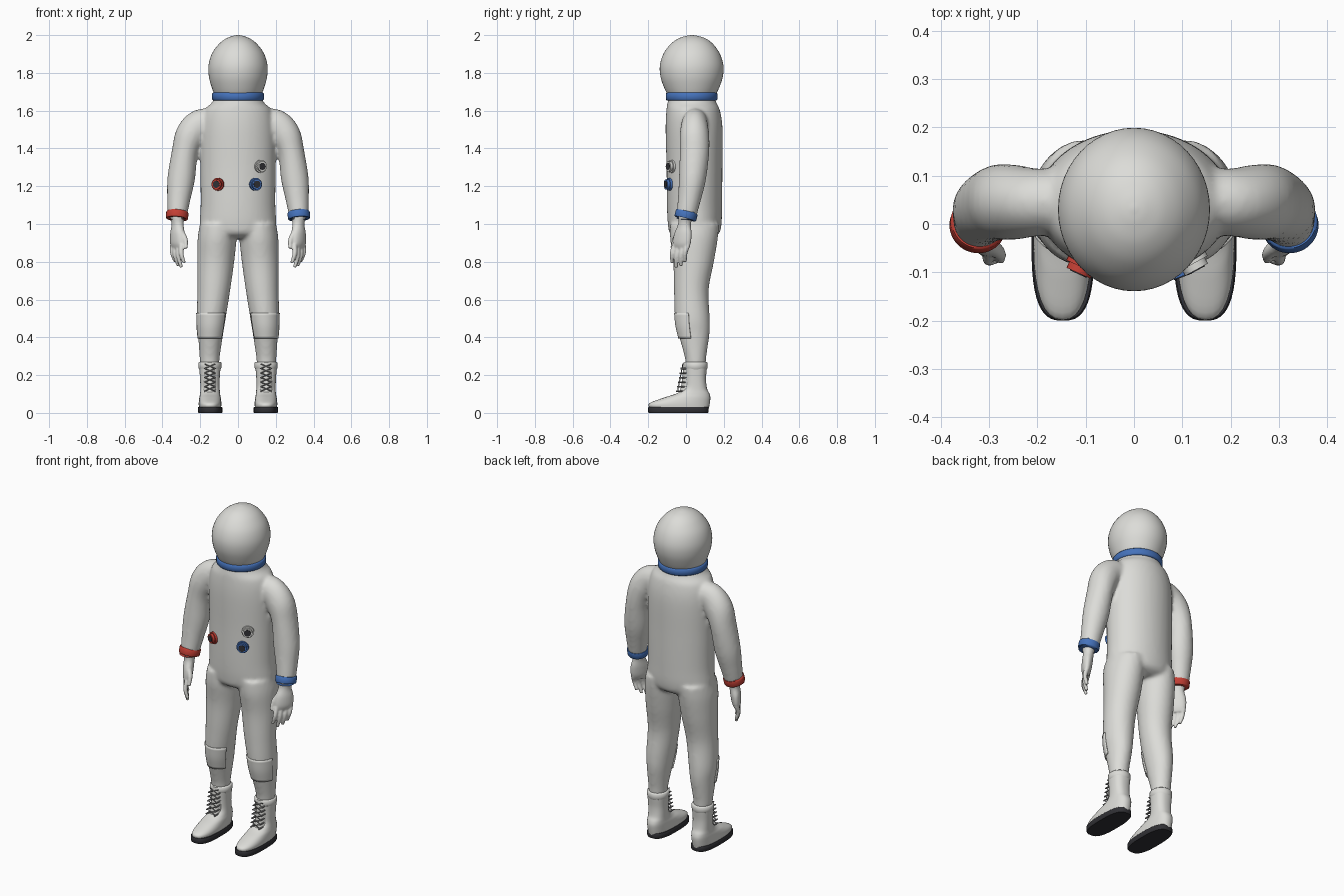
import bpy, bmesh, math
from mathutils import Vector, Matrix

cube = bpy.data.objects.get("Cube")
if cube:
    bpy.data.objects.remove(cube, do_unlink=True)


def material(name, r, g, b):
    m = bpy.data.materials.new(name)
    m.use_nodes = True
    m.diffuse_color = (r, g, b, 1)
    bsdf = next(n for n in m.node_tree.nodes if n.type == 'BSDF_PRINCIPLED')
    bsdf.inputs["Base Color"].default_value = (r, g, b, 1)
    bsdf.inputs["Roughness"].default_value = 0.6
    return m


white = material("suit white", 0.72, 0.72, 0.69)
blue = material("blue", 0.06, 0.17, 0.5)
red = material("red", 0.55, 0.05, 0.035)
dark = material("dark rubber", 0.03, 0.03, 0.035)
grey = material("lace grey", 0.3, 0.3, 0.3)


def sample(sections, steps):
    """Catmull-Rom interpolation of (x, y, z, rx, ry) sections."""
    s = [Vector(v) for v in sections]
    s = [s[0] * 2 - s[1]] + s + [s[-1] * 2 - s[-2]]
    out = []
    for a, b, c, d in zip(s, s[1:], s[2:], s[3:]):
        for k in range(steps):
            t = k / steps
            out.append(0.5 * (2 * b + (c - a) * t + (2 * a - 5 * b + 4 * c - d) * t ** 2
                              + (3 * b - a - 3 * c + d) * t ** 3))
    return out + [s[-2]]


def loft(bm, sections, steps=5, n=32, side=1, follow=False, yaw=0, power=2, arc=None, mat=0):
    """Skin elliptical rings; follow turns them square to the path, arc leaves them open."""
    secs = sample(sections, steps)
    a0, a1 = arc or (0, 2 * math.pi)
    count = n + 1 if arc else n
    rings = []
    for i, s in enumerate(secs):
        centre = Vector(s[:3])
        turn = Matrix.Rotation(yaw, 3, 'Z')
        if follow:
            path = Vector(secs[max(i - 1, 0)][:3]) - Vector(secs[min(i + 1, len(secs) - 1)][:3])
            turn = Vector((0, 0, 1)).rotation_difference(path).to_matrix() @ turn
        ring = []
        for k in range(count):
            a = a0 + (a1 - a0) * k / n
            c, d = math.cos(a), math.sin(a)
            p = Vector((math.copysign(abs(c) ** (2 / power), c) * s[3],
                        math.copysign(abs(d) ** (2 / power), d) * s[4], 0))
            p = centre + turn @ p
            ring.append(bm.verts.new((p.x * side, p.y, p.z)))
        rings.append(ring)
    faces = []
    for r, q in zip(rings, rings[1:]):
        for k in range(n):
            j = (k + 1) % count
            faces.append(bm.faces.new((r[k], r[j], q[j], q[k])))
    if not arc:
        faces += [bm.faces.new(rings[0]), bm.faces.new(rings[-1])]
    for f in faces:
        f.material_index = mat
    bmesh.ops.recalc_face_normals(bm, faces=faces)


def finish(name, bm, *mats, voxel=0, smooth=0, angle=40):
    mesh = bpy.data.meshes.new(name)
    bm.to_mesh(mesh)
    bm.free()
    obj = bpy.data.objects.new(name, mesh)
    bpy.context.collection.objects.link(obj)
    for m in mats:
        mesh.materials.append(m)
    bpy.ops.object.select_all(action='DESELECT')
    obj.select_set(True)
    bpy.context.view_layer.objects.active = obj
    bpy.ops.object.shade_smooth_by_angle(angle=math.radians(angle))
    if voxel:
        r = obj.modifiers.new("Blend", 'REMESH')
        r.mode, r.voxel_size, r.use_smooth_shade = 'VOXEL', voxel, True
        s = obj.modifiers.new("Soften", 'SMOOTH')
        s.factor, s.iterations = 0.5, smooth
    return obj


# Suit: torso, arms and legs blended into one skin
suit = bmesh.new()
loft(suit, [(0, .03, 1.675, .12, .12), (0, .032, 1.64, .14, .13), (0, .038, 1.6, .178, .142),
            (0, .043, 1.5, .198, .151), (0, .045, 1.3, .199, .148), (0, .045, 1.1, .198, .146),
            (0, .046, 1.0, .202, .142), (0, .045, .95, .185, .13), (0, .045, .925, .12, .09)], n=48)
for side in (1, -1):
    loft(suit, [(.13, .05, 1.54, .07, .065), (.2, .045, 1.525, .082, .07), (.252, .045, 1.47, .08, .078),
                (.281, .045, 1.38, .07, .078), (.301, .034, 1.24, .073, .072), (.313, .019, 1.14, .063, .062),
                (.322, .002, 1.045, .052, .053)], side=side, follow=True)
    loft(suit, [(.105, .045, 1.0, .097, .13), (.111, .042, .92, .103, .126), (.118, .04, .8, .098, .108),
                (.128, .028, .65, .087, .092), (.142, .034, .5, .077, .092), (.145, .042, .42, .067, .083),
                (.15, .05, .3, .054, .058), (.15, .052, .25, .05, .054)], side=side)
finish("suit", suit, white, voxel=.01, smooth=8)

# Helmet and neck ring
bm = bmesh.new()
loft(bm, [(0, .03, 1.67, .118, .12), (0, .03, 1.72, .138, .145), (0, .03, 1.78, .154, .165),
          (0, .03, 1.84, .156, .168), (0, .03, 1.9, .139, .15), (0, .031, 1.95, .104, .115),
          (0, .032, 1.98, .067, .076), (0, .032, 1.995, .03, .034), (0, .032, 2.0, .004, .004)], n=48)
finish("helmet", bm, white, angle=60)


def band(name, mat, centre, axis, radius, height, side=1):
    """Round-edged ring around a neck or wrist."""
    bm = bmesh.new()
    axis = Vector(axis).normalized()
    rows = [(-.5, .9), (-.5, .96), (-.35, 1), (.35, 1), (.5, .96), (.5, .9)]
    loft(bm, [(*(Vector(centre) + axis * height * h), radius * r, radius * r) for h, r in rows],
         steps=1, n=48, side=side, follow=True)
    finish(name, bm, mat, angle=60)


band("neck_ring", blue, (0, .03, 1.675), (0, 0, -1), .137, .042)
band("left_wrist_cuff", blue, (.322, 0, 1.046), (.08, -.25, -1), .059, .038)
band("right_wrist_cuff", red, (.322, 0, 1.046), (.08, -.25, -1), .059, .038, side=-1)

# Hands: palm, four fingers and a thumb
for label, side in (("left", 1), ("right", -1)):
    bm = bmesh.new()
    loft(bm, [(.322, 0, 1.045, .04, .042), (.32, -.008, 1.0, .03, .036), (.321, -.016, .95, .03, .052),
              (.322, -.022, .9, .026, .055), (.322, -.025, .87, .016, .046)], n=24, side=side, yaw=-.6)
    across = Vector((.56, .83, 0)) * .042
    for t, length in ((-1, .085), (-.35, .108), (.35, .1), (1, .078)):
        base = Vector((.322, -.025, .89)) + across * t
        mid = base + Vector((.002, -.014, -length * .55))
        tip = base + Vector((-.014, -.014, -length - .012))
        loft(bm, [(*base, .014, .014), (*mid, .0125, .0125), (*tip, .009, .009)],
             n=12, side=side, follow=True)
    loft(bm, [(.308, -.035, .965, .018, .018), (.28, -.058, .92, .014, .014), (.275, -.075, .87, .009, .009)],
         n=12, side=side, follow=True)
    finish(label + "_hand", bm, white, voxel=.005, smooth=4)

for label, side in (("left", 1), ("right", -1)):
    # Boot upper, with a flared collar at the top and a tongue in front
    bm = bmesh.new()
    loft(bm, [(.148, -.036, .02, .058, .156), (.148, -.034, .05, .06, .16), (.148, .005, .08, .057, .124),
              (.148, .036, .102, .053, .088), (.148, .05, .13, .051, .061), (.149, .051, .18, .052, .055),
              (.149, .052, .235, .056, .058)], side=side, power=2.4)
    loft(bm, [(.149, .052, .23, .056, .058), (.149, .052, .24, .061, .062), (.149, .052, .265, .061, .063),
              (.149, .052, .27, .056, .058)], steps=1, side=side)
    loft(bm, [(.149, 0, .095, .034, .04), (.149, .012, .15, .034, .036), (.149, .022, .268, .032, .034)],
         n=20, side=side)
    finish(label + "_boot", bm, white, angle=50)

    # Sole
    bm = bmesh.new()
    loft(bm, [(.147, -.04, 0, .062, .157), (.147, -.04, .006, .065, .16), (.147, -.04, .028, .065, .16),
              (.147, -.04, .032, .062, .157)], steps=1, n=48, side=side, power=2.8)
    finish(label + "_sole", bm, dark)

    # Crossed laces with a short eyelet stud at each end
    bm = bmesh.new()
    rows = 6
    for i in range(rows):
        z, y = .115 + .024 * i, -.044 + .028 * i / rows
        for s in (1, -1):
            lo, hi = (.149 + s * .028, y, z), (.149 - s * .028, y + .004, z + .024)
            loft(bm, [(*hi, .0028, .0028), (*lo, .0028, .0028)], steps=1, n=6, side=side, follow=True)
            loft(bm, [(lo[0], y - .008, z, .004, .004), (lo[0], y + .04, z, .004, .004)],
                 steps=1, n=8, side=side, follow=True)
    finish(label + "_laces", bm, grey)

    # Knee patch wrapped round the front and outside of the leg
    bm = bmesh.new()
    loft(bm, [(.139, .033, .53, .08, .0925), (.143, .037, .46, .0745, .089), (.146, .043, .395, .066, .08)],
         n=20, side=side, arc=(math.radians(-150), math.radians(-12)))
    patch = finish(label + "_knee_patch", bm, white)
    shell = patch.modifiers.new("Thickness", 'SOLIDIFY')
    shell.thickness, shell.offset = .008, 0

# Chest hose ports: flange, nozzle and dark opening
for name, mat, x, z in (("right_red_port", red, -.105, 1.21), ("left_blue_port", blue, .092, 1.21),
                        ("left_white_port", white, .118, 1.305)):
    bm = bmesh.new()
    foot = Vector((x, .045 - .147 * math.sqrt(1 - (x / .199) ** 2), z))
    out = Vector((foot.x / .199 ** 2, (foot.y - .045) / .147 ** 2, 0)).normalized()
    for start, end, radius, m in ((-.012, .01, .034, 0), (.01, .024, .027, 0), (.024, .026, .019, 1)):
        loft(bm, [(*(foot + out * start), radius, radius), (*(foot + out * end), radius, radius)],
             steps=1, n=28, follow=True, mat=m)
    finish(name, bm, mat, dark)
